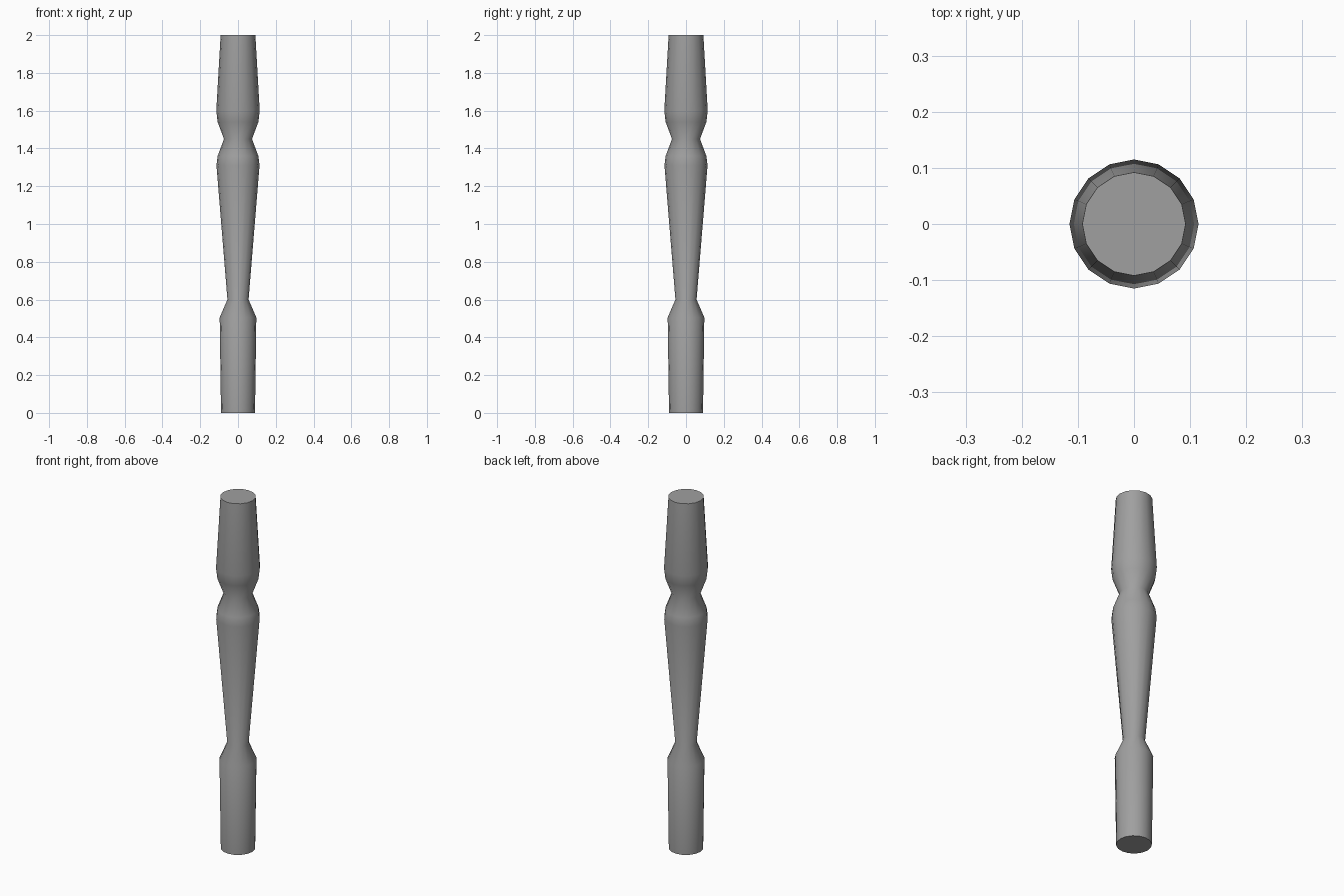
import bpy
import math

cube = bpy.data.objects.get("Cube")
if cube:
    bpy.data.objects.remove(cube, do_unlink=True)

SIDES = 16

# Plain grey finish
grey = bpy.data.materials.new("plain_grey")
grey.use_nodes = True
colour = (0.35, 0.35, 0.35, 1)
grey.diffuse_color = colour
grey.node_tree.nodes["Principled BSDF"].inputs["Base Color"].default_value = colour

# Turned profile: (radius, height) from foot to top
profile = [
    (0.090, 0.0), (0.097, 0.505),                # straight foot block
    (0.056, 0.60),                               # ankle
    (0.114, 1.31), (0.108, 1.36),                # tapered shaft and shoulder
    (0.074, 1.45),                               # neck groove
    (0.108, 1.54), (0.115, 1.60), (0.092, 2.0),  # upper block
]


def lathe(name, points, material):
    """Spin a profile around z and close both ends."""
    verts, faces = [], []
    for r, z in points:
        for i in range(SIDES):
            a = math.tau * i / SIDES
            verts.append((r * math.cos(a), r * math.sin(a), z))
    for ring in range(len(points) - 1):
        low = ring * SIDES
        for i in range(SIDES):
            j = (i + 1) % SIDES
            faces.append((low + i, low + j, low + SIDES + j, low + SIDES + i))
    faces.append(tuple(reversed(range(SIDES))))
    faces.append(tuple(range(len(verts) - SIDES, len(verts))))
    mesh = bpy.data.meshes.new(name)
    mesh.from_pydata(verts, [], faces)
    mesh.materials.append(material)
    obj = bpy.data.objects.new(name, mesh)
    bpy.context.collection.objects.link(obj)
    return obj


# Turned post, smooth around the sides with crisp end caps
post = lathe("turned_post", profile, grey)
bpy.ops.object.select_all(action="DESELECT")
post.select_set(True)
bpy.context.view_layer.objects.active = post
bpy.ops.object.shade_smooth_by_angle(angle=math.radians(60))
